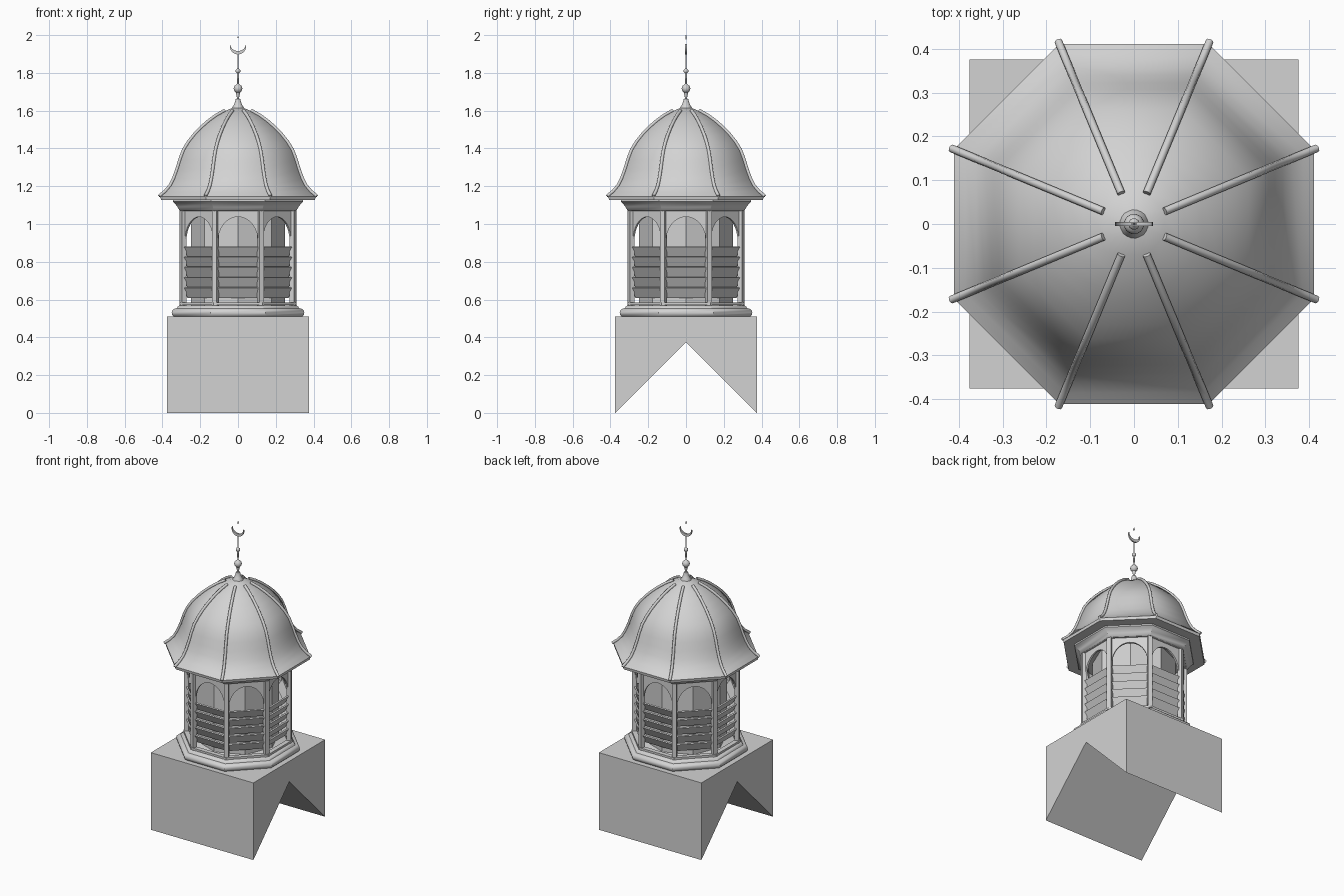
import bpy, bmesh, math
from mathutils import Matrix, Vector

if "Cube" in bpy.data.objects:
    bpy.data.objects.remove(bpy.data.objects["Cube"])

GREY = bpy.data.materials.new("light_grey")
GREY.diffuse_color = (0.65, 0.65, 0.65, 1)
GREY.use_nodes = True
GREY.node_tree.nodes["Principled BSDF"].inputs["Base Color"].default_value = GREY.diffuse_color
C = math.cos(math.pi / 8)


def finish(name, bm, smooth=None):
    bmesh.ops.recalc_face_normals(bm, faces=bm.faces)
    me = bpy.data.meshes.new(name)
    bm.to_mesh(me)
    bm.free()
    me.materials.append(GREY)
    ob = bpy.data.objects.new(name, me)
    bpy.context.collection.objects.link(ob)
    if smooth:
        bpy.ops.object.select_all(action='DESELECT')
        ob.select_set(True)
        bpy.context.view_layer.objects.active = ob
        bpy.ops.object.shade_smooth_by_angle(angle=math.radians(smooth))
    return ob


def lathe(name, prof, n=8, phase=math.pi / 8, octagon=True, smooth=None, closed=False):
    """Revolve (radius, z) points; for octagons the radius is measured to the flats."""
    bm = bmesh.new()
    k = 1 / C if octagon else 1
    rings = [[bm.verts.new((r * k * math.cos(phase + 2 * math.pi * i / n),
                            r * k * math.sin(phase + 2 * math.pi * i / n), z))
              for i in range(n)] for r, z in prof]
    pairs = list(zip(rings, rings[1:]))
    if closed:
        pairs.append((rings[-1], rings[0]))
    for a, b in pairs:
        for i in range(n):
            j = (i + 1) % n
            bm.faces.new((a[i], a[j], b[j], b[i]))
    if not closed:
        bm.faces.new(rings[0])
        bm.faces.new(rings[-1])
    return finish(name, bm, smooth)


def prism(bm, pts, depth, rot=0.0):
    """Extrude a loop of 3D points by a depth vector, then turn about z."""
    m = Matrix.Rotation(rot, 3, 'Z')
    d = Vector(depth)
    a = [bm.verts.new(m @ Vector(p)) for p in pts]
    b = [bm.verts.new(m @ (Vector(p) + d)) for p in pts]
    bm.faces.new(a)
    bm.faces.new(b)
    for i in range(len(a)):
        j = (i + 1) % len(a)
        bm.faces.new((a[i], a[j], b[j], b[i]))


# Base block with a notch that sits over a roof ridge
bm = bmesh.new()
prism(bm, [(-.375, -.375, 0), (-.375, 0, .375), (-.375, .375, 0),
           (-.375, .375, .51), (-.375, -.375, .51)], (.75, 0, 0))
finish("base_block", bm)

# Rounded octagonal base moulding
lathe("base_moulding", [(.34, .51), (.348, .518), (.351, .53), (.348, .542), (.338, .551),
                        (.325, .553), (.32, .562), (.31, .568)], smooth=35)

# Bottom rail and inner core (core corners face the panels)
lathe("bottom_rail", [(.28, .572), (.31, .572), (.31, .585), (.28, .585)], closed=True)
lathe("inner_core", [(.25, .56), (.25, 1.10)], phase=0, octagon=False)

# Corner posts
bm = bmesh.new()
for i in range(8):
    r, w = .314, .014
    prism(bm, [(r - w, -w, .56), (r + w, -w, .56), (r + w, w, .56), (r - w, w, .56)],
          (0, 0, .53), math.pi / 8 + i * math.pi / 4)
finish("corner_posts", bm)

# Arched panels between the posts
bm = bmesh.new()
arch = [(-.116, .905), (-.116, 1.08), (.116, 1.08), (.116, .905)]
arch += [(.106 * math.cos(math.pi * t / 16), .908 + .13 * math.sin(math.pi * t / 16))
         for t in range(17)]
for i in range(8):
    prism(bm, [(x, -.292, z) for x, z in arch], (0, .012, 0), i * math.pi / 4)
finish("arch_panels", bm)

# Louvre slats, top edges leaning outward
bm = bmesh.new()
for i in range(8):
    for k in range(5):
        z = .61 + k * .054
        prism(bm, [(-.113, -.266, z - .002), (-.113, -.296, z + .052),
                   (-.113, -.288, z + .056), (-.113, -.258, z + .002)],
              (.226, 0, 0), i * math.pi / 4)
finish("louvre_slats", bm)

# Flared cornice under the eaves
lathe("cornice", [(.305, 1.07), (.312, 1.075), (.32, 1.09), (.334, 1.108),
                  (.345, 1.118), (.345, 1.132)], smooth=35)

# Eave edge and bell-shaped roof
lathe("eave_edge", [(.408, 1.128), (.411, 1.146)])
ROOF = [(.411, 1.146), (.385, 1.17), (.36, 1.2), (.34, 1.24), (.322, 1.29), (.307, 1.34),
        (.288, 1.39), (.262, 1.432), (.23, 1.472), (.195, 1.508), (.155, 1.543),
        (.115, 1.572), (.07, 1.597), (.03, 1.615)]
lathe("roof", ROOF, smooth=60)

# Round ribs along the roof corners
cu = bpy.data.curves.new("roof_ribs", 'CURVE')
cu.dimensions = '3D'
cu.bevel_depth = .009
cu.bevel_resolution = 2
cu.use_fill_caps = True
path = [(.417, 1.148)] + [(r, z + .004) for r, z in ROOF[1:-1]]
for i in range(8):
    a = math.pi / 8 + i * math.pi / 4
    sp = cu.splines.new('POLY')
    sp.points.add(len(path) - 1)
    for p, (r, z) in zip(sp.points, path):
        p.co = (r / C * math.cos(a), r / C * math.sin(a), z, 1)
cu.materials.append(GREY)
ribs = bpy.data.objects.new("roof_ribs", cu)
bpy.context.collection.objects.link(ribs)
bpy.ops.object.select_all(action='DESELECT')
ribs.select_set(True)
bpy.context.view_layer.objects.active = ribs
bpy.ops.object.convert(target='MESH')
bpy.ops.object.shade_smooth_by_angle(angle=math.radians(50))


# Finial: flared foot, rod and two balls in one turned profile
def ball(z, r):
    return [(r * math.sin(math.pi * t / 12), z - r * math.cos(math.pi * t / 12))
            for t in range(2, 11)]


lathe("finial", [(.036, 1.6), (.034, 1.612), (.022, 1.63), (.015, 1.65), (.013, 1.662),
                 (.005, 1.664)] + ball(1.717, .023) + [(.004, 1.745)]
      + ball(1.81, .013) + [(.004, 1.825), (.003, 1.905)],
      n=20, octagon=False, smooth=40)

# Crescent, open at the top
bm = bmesh.new()
R, zc = .043, 1.941
a0 = math.radians(15)
outer = [math.pi - a0 + (math.pi + 2 * a0) * t / 24 for t in range(25)]
pts = [(R * math.cos(a), -.005, zc + R * math.sin(a)) for a in outer]
tip_x, tip_z = pts[-1][0], pts[-1][2]
pts += [(tip_x * math.cos(math.pi * t / 20), -.005, tip_z - .036 * math.sin(math.pi * t / 20))
        for t in range(1, 20)]
prism(bm, pts, (0, .01, 0))
finish("crescent", bm)

# Tiny star above the crescent
bm = bmesh.new()
star = [((.012 if t % 2 == 0 else .004) * math.sin(math.pi * t / 4) * .5, -.002,
         1.988 + (.012 if t % 2 == 0 else .004) * math.cos(math.pi * t / 4)) for t in range(8)]
prism(bm, star, (0, .004, 0))
finish("star_tip", bm)
